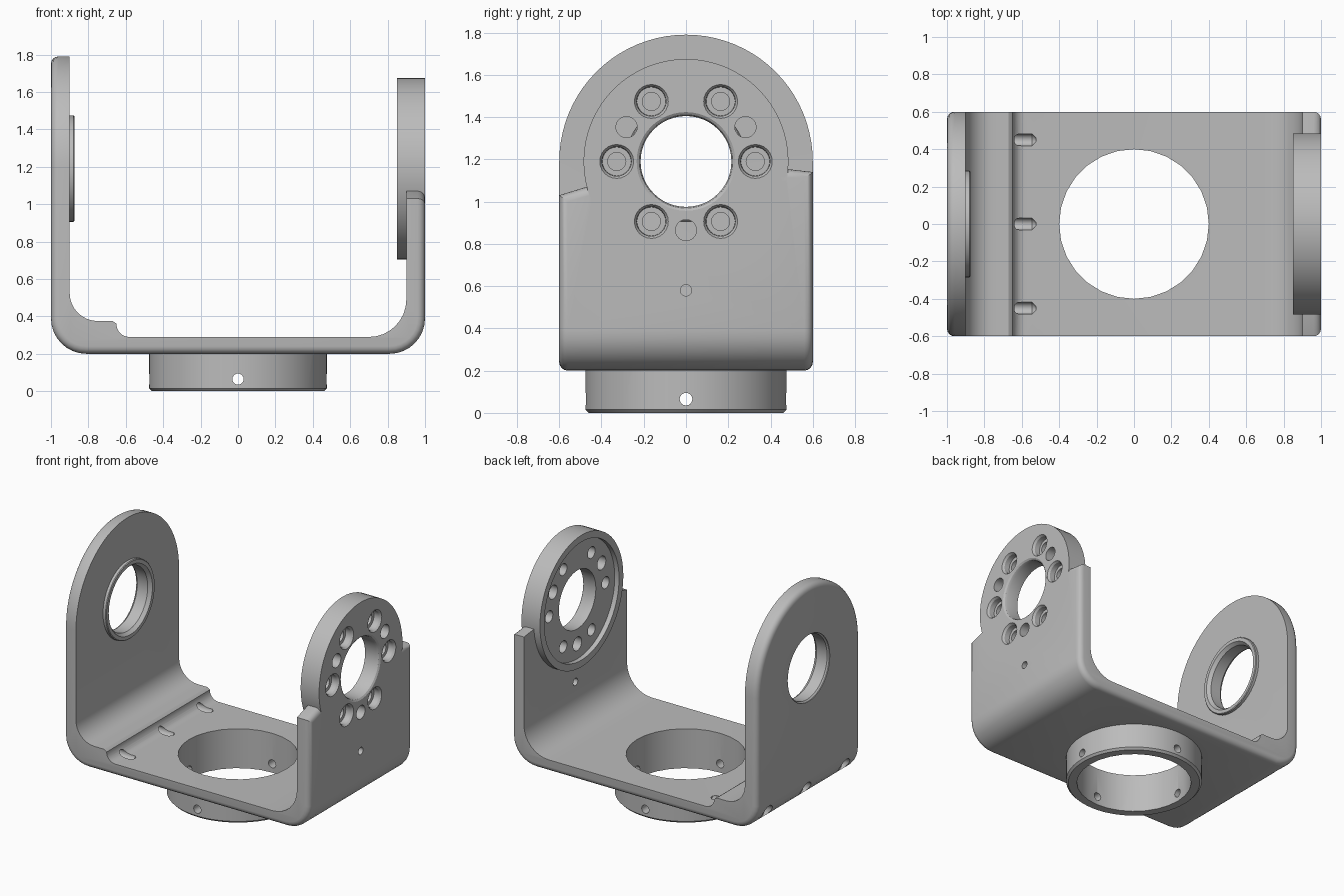
import bpy, bmesh
from math import pi, cos, sin, radians, hypot
from mathutils import Matrix, Vector

cube = bpy.data.objects.get("Cube")
if cube:
    bpy.data.objects.remove(cube, do_unlink=True)

metal = bpy.data.materials.new("grey metal")
metal.use_nodes = True
GREY = (0.5, 0.5, 0.5, 1)
metal.diffuse_color = GREY
metal.node_tree.nodes["Principled BSDF"].inputs["Base Color"].default_value = GREY

HALF = 0.6        # half width of the bracket
PIVOT = 1.19      # height of the pivot axis
FLOOR = 0.2       # underside of the bracket
CORNER = 0.19     # outer corner radius
AXES = {"x": Matrix.Rotation(pi / 2, 4, "Y"),
        "y": Matrix.Rotation(-pi / 2, 4, "X"),
        "z": Matrix.Identity(4)}


def finish(bm, name):
    bmesh.ops.recalc_face_normals(bm, faces=bm.faces)
    mesh = bpy.data.meshes.new(name)
    bm.to_mesh(mesh)
    bm.free()
    mesh.materials.append(metal)
    obj = bpy.data.objects.new(name, mesh)
    bpy.context.collection.objects.link(obj)
    return obj


def arc(cx, cz, r, start, end, n=8):
    steps = [radians(start + (end - start) * i / n) for i in range(n + 1)]
    return [(cx + r * cos(a), cz + r * sin(a)) for a in steps]


def prism(name, points, axis, low, high):
    """Extrude an outline (x,z) along y, or (y,z) along x."""
    bm = bmesh.new()
    place = (lambda p, t: (p[0], t, p[1])) if axis == "y" else (lambda p, t: (t, p[0], p[1]))
    ends = [[bm.verts.new(place(p, t)) for p in points] for t in (low, high)]
    for ring in ends:
        bm.faces.new(ring)
    for i in range(len(points)):
        j = (i + 1) % len(points)
        bm.faces.new((ends[0][i], ends[0][j], ends[1][j], ends[1][i]))
    return finish(bm, name)


def lathe(name, profile, axis, centre=(0, 0, 0), n=40):
    """Solid of revolution from (radius, distance along axis) pairs."""
    bm = bmesh.new()
    rings = []
    for r, t in profile:
        rings.append([bm.verts.new(AXES[axis] @ Vector((r * cos(2 * pi * i / n),
                      r * sin(2 * pi * i / n), t)) + Vector(centre)) for i in range(n)])
    bm.faces.new(rings[0])
    bm.faces.new(rings[-1])
    for a, b in zip(rings, rings[1:]):
        for i in range(n):
            j = (i + 1) % n
            bm.faces.new((a[i], a[j], b[j], b[i]))
    return finish(bm, name)


def combine(target, tool, operation="DIFFERENCE"):
    mod = target.modifiers.new("combine", "BOOLEAN")
    mod.operation = operation
    mod.solver = "EXACT"
    mod.object = tool
    bpy.context.view_layer.objects.active = target
    bpy.ops.object.modifier_apply(modifier=mod.name)
    bpy.data.objects.remove(tool, do_unlink=True)


# U-shaped body with a raised step beside one arm
inner = (arc(-0.75, 0.525, 0.15, 180, 270) + [(-0.67, 0.375), (-0.655, 0.365)]
         + arc(-0.58, 0.36, 0.07, 180, 270) + arc(0.7, 0.49, 0.2, 270, 360))
outer = (arc(1 - CORNER, FLOOR + CORNER, CORNER, 0, -90)
         + arc(CORNER - 1, FLOOR + CORNER, CORNER, -90, -180))
section = [(-0.9, 1.9)] + inner + [(0.9, 1.9), (1, 1.9)] + outer + [(-1, 1.9)]
bracket = prism("yoke_bracket", section, "y", -HALF, HALF)

# Trim the arm tops: a round arch on one, a low sloped shoulder on the other
arch = arc(0, PIVOT, HALF, 0, 180, 40) + [(-0.7, PIVOT), (-0.7, 2), (0.7, 2), (0.7, PIVOT)]
combine(bracket, prism("arch_cutter", arch, "x", -1.1, -0.5))
shoulder = [(-0.7, 1.0), (-0.6, 1.03), (-0.47, 1.07), (0.47, 1.155), (0.6, 1.14),
            (0.7, 1.128), (0.7, 2), (-0.7, 2)]
combine(bracket, prism("shoulder_cutter", shoulder, "x", 0.5, 1.1))


# Round off the outer rim
def on_outside(p):
    dx, dz = abs(p.x) - (1 - CORNER), FLOOR + CORNER - p.z
    if dx > 0 and dz > 0:
        return abs(hypot(dx, dz) - CORNER) < 0.002
    return abs(p.x) > 0.999 or p.z < FLOOR + 0.001


bm = bmesh.new()
bm.from_mesh(bracket.data)
bmesh.ops.remove_doubles(bm, verts=bm.verts, dist=0.0005)
rim = [e for e in bm.edges if len(e.link_faces) == 2
       and all(on_outside(v.co) for v in e.verts)
       and e.calc_face_angle() > radians(50)]
bmesh.ops.bevel(bm, geom=rim, offset=0.04, offset_type="OFFSET", segments=4,
                profile=0.5, affect="EDGES", clamp_overlap=False)
bm.to_mesh(bracket.data)
bm.free()

# Flange disc, bearing boss and base collar
hub = (0, 0, PIVOT)
combine(bracket, lathe("flange_disc", [(0.485, 0.85), (0.485, 1)], "x", hub, 64), "UNION")
combine(bracket, lathe("bearing_boss", [(0.285, -0.94), (0.285, -0.88), (0.28, -0.875)],
                       "x", hub, 48), "UNION")
combine(bracket, lathe("base_collar", [(0.46, 0), (0.475, 0.015), (0.475, 0.25)],
                       "z", n=56), "UNION")

# Large bores
combine(bracket, lathe("recess_cutter", [(0.435, 0.8), (0.435, 0.885)], "x", hub, 64))
combine(bracket, lathe("flange_bore", [(0.215, 0.7), (0.215, 0.975), (0.222, 0.992),
                                       (0.235, 1.001), (0.235, 1.1)], "x", hub, 48))
combine(bracket, lathe("bearing_bore", [(0.245, -1.1), (0.245, -0.995), (0.235, -0.985),
                                        (0.235, -0.9), (0.255, -0.874), (0.255, -0.8)],
                       "x", hub, 48))
combine(bracket, lathe("base_bore", [(0.4, -0.1), (0.4, 0.6)], "z", n=28))

# Six counterbored screw holes and three plain holes around the flange
for k in range(6):
    a = k * pi / 3
    at = (0, 0.328 * cos(a), PIVOT + 0.328 * sin(a))
    combine(bracket, lathe("counterbore", [(0.043, 0.7), (0.043, 0.945), (0.068, 0.945),
                                           (0.07, 0.985), (0.081, 1.001), (0.081, 1.1)],
                           "x", at, 24))
for k in range(3):
    a = pi / 6 + k * 2 * pi / 3
    at = (0, 0.325 * cos(a), PIVOT + 0.325 * sin(a))
    combine(bracket, lathe("pin_hole", [(0.05, 0.7), (0.05, 1.1)], "x", at, 24))
combine(bracket, lathe("small_hole", [(0.027, 0.7), (0.027, 1.1)], "x", (0, 0, 0.58), 16))

# Cross-drilled holes in the collar
for axis in "xy":
    combine(bracket, lathe("collar_hole", [(0.03, -0.7), (0.03, 0.7)], axis, (0, 0, 0.065), 16))

# Horizontal drillings through the lower corner, ending beyond the step
for y in (-0.45, 0, 0.45):
    combine(bracket, lathe("corner_drilling", [(0.055, -1.1), (0.055, -0.92), (0.032, -0.92),
                                               (0.032, -0.545), (0.012, -0.525)],
                           "x", (0, y, 0.292), 20))

# Shading
bpy.ops.object.select_all(action="DESELECT")
bracket.select_set(True)
bpy.context.view_layer.objects.active = bracket
bpy.ops.object.shade_smooth_by_angle(angle=radians(30))
